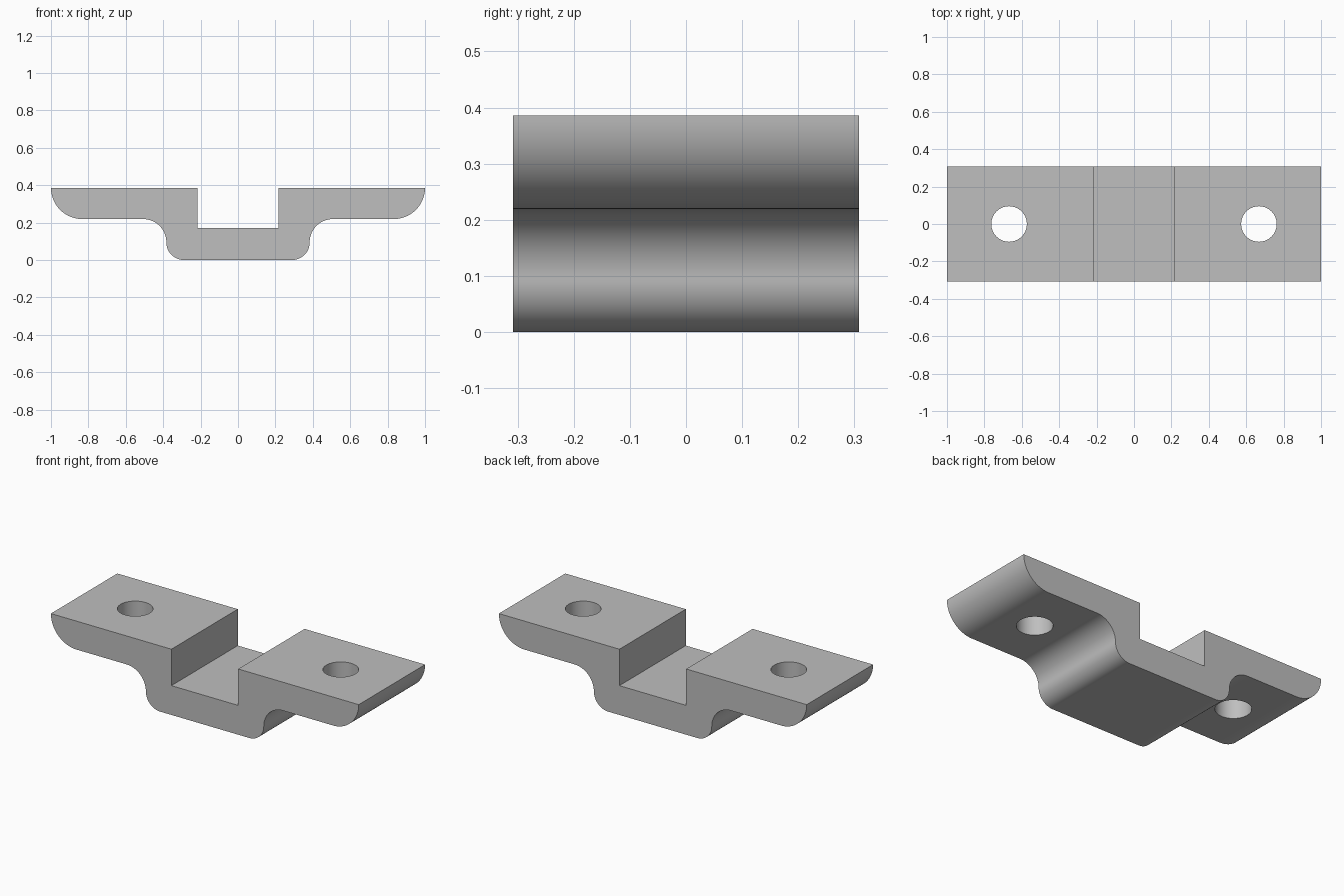
import bpy, bmesh, math

if "Cube" in bpy.data.objects:
    bpy.data.objects.remove(bpy.data.objects["Cube"])

TOP, FLANGE, SLOT_Z = 0.386, 0.219, 0.172
SLOT_X, DEPTH = 0.217, 0.308
HOLE_X, HOLE_R = 0.668, 0.095


def arc(cx, cz, r, start, end, n=24):
    """Points on a circular arc, angles in degrees."""
    angles = [math.radians(start + (end - start) * i / n) for i in range(n + 1)]
    return [(cx + r * math.cos(a), cz + r * math.sin(a)) for a in angles]


# Right half of the profile, from slot floor round to the bottom
half = [(SLOT_X, SLOT_Z), (SLOT_X, TOP)]
half += arc(1 - (TOP - FLANGE), TOP, TOP - FLANGE, 0, -90)    # rounded outer end
half += arc(0.508, 0.094, FLANGE - 0.094, 90, 180)            # inside fillet
half += arc(0.383 - 0.094, 0.094, 0.094, 0, -90)[1:]          # bottom corner
profile = half + [(-x, z) for x, z in reversed(half)]

# Bracket body: profile extruded front to back
bm = bmesh.new()
face = bm.faces.new([bm.verts.new((x, -DEPTH, z)) for x, z in profile])
ext = bmesh.ops.extrude_face_region(bm, geom=[face])
moved = [v for v in ext["geom"] if isinstance(v, bmesh.types.BMVert)]
bmesh.ops.translate(bm, verts=moved, vec=(0, 2 * DEPTH, 0))
bmesh.ops.recalc_face_normals(bm, faces=bm.faces)
mesh = bpy.data.meshes.new("saddle_bracket")
bm.to_mesh(mesh)
bm.free()
bracket = bpy.data.objects.new("saddle_bracket", mesh)
bpy.context.collection.objects.link(bracket)

grey = bpy.data.materials.new("plain grey")
grey.diffuse_color = (0.52, 0.52, 0.52, 1)
grey.use_nodes = True
grey.node_tree.nodes["Principled BSDF"].inputs["Base Color"].default_value = grey.diffuse_color
mesh.materials.append(grey)

# Screw holes through both flanges
for side in (-1, 1):
    bpy.ops.mesh.primitive_cylinder_add(vertices=64, radius=HOLE_R, depth=1,
                                        location=(side * HOLE_X, 0, 0.3))
    cutter = bpy.context.object
    cutter.name = "hole_cutter"
    cutter.hide_render = True
    cutter.data.materials.append(grey)
    mod = bracket.modifiers.new("hole", "BOOLEAN")
    mod.operation, mod.solver, mod.object = "DIFFERENCE", "EXACT", cutter
    bpy.context.view_layer.objects.active = bracket
    bpy.ops.object.modifier_apply(modifier=mod.name)
    bpy.data.objects.remove(cutter, do_unlink=True)

# Smooth the rounds, keep the flat faces flat
bpy.ops.object.select_all(action="DESELECT")
bracket.select_set(True)
bpy.context.view_layer.objects.active = bracket
bpy.ops.object.shade_smooth_by_angle(angle=math.radians(30))
for p in bracket.data.polygons:
    if max(abs(c) for c in p.normal) > 0.9999:
        p.use_smooth = False
